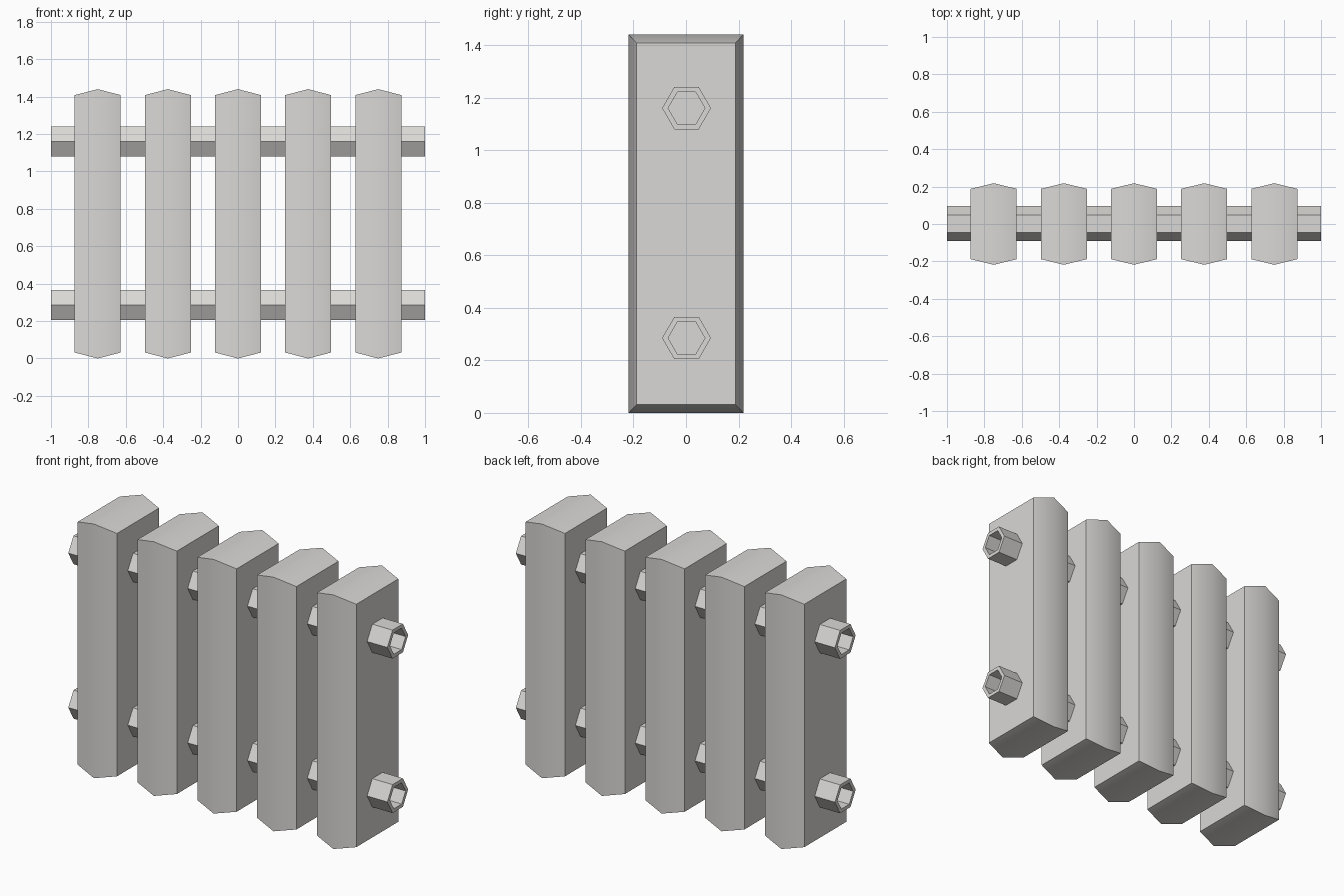
import bpy, bmesh, math

cube = bpy.data.objects.get("Cube")
if cube:
    bpy.data.objects.remove(cube, do_unlink=True)

# Single warm grey paint
paint = bpy.data.materials.new("warm grey paint")
paint.use_nodes = True
colour = (0.70, 0.69, 0.67, 1.0)
paint.diffuse_color = colour
paint.node_tree.nodes["Principled BSDF"].inputs["Base Color"].default_value = colour


def make_object(name, bm, smooth_angle=None):
    bmesh.ops.recalc_face_normals(bm, faces=bm.faces)
    mesh = bpy.data.meshes.new(name)
    bm.to_mesh(mesh)
    bm.free()
    mesh.materials.append(paint)
    obj = bpy.data.objects.new(name, mesh)
    bpy.context.collection.objects.link(obj)
    if smooth_angle:
        bpy.ops.object.select_all(action='DESELECT')
        obj.select_set(True)
        bpy.context.view_layer.objects.active = obj
        bpy.ops.object.shade_smooth_by_angle(angle=math.radians(smooth_angle))
    return obj


def bridge(bm, a, b):
    """Join two equal closed loops of vertices with quads."""
    n = len(a)
    for i in range(n):
        j = (i + 1) % n
        bm.faces.new((a[i], a[j], b[j], b[i]))


# Radiator section: a slab whose rim swells to a soft ridge halfway through
def section(name, x):
    bm = bmesh.new()
    loops = []
    for dx, hy, z0, z1 in ((-0.123, 0.188, 0.032, 1.408),
                           (0, 0.218, 0, 1.44),
                           (0.123, 0.188, 0.032, 1.408)):
        corners = ((-hy, z0), (hy, z0), (hy, z1), (-hy, z1))
        loops.append([bm.verts.new((x + dx, y, z)) for y, z in corners])
    bridge(bm, loops[0], loops[1])
    bridge(bm, loops[1], loops[2])
    bm.faces.new(loops[0])
    bm.faces.new(loops[2])
    return make_object(name, bm, 40)


# Hollow hexagonal pipe running through all sections
def pipe(name, z):
    bm = bmesh.new()

    def ring(x, r):
        return [bm.verts.new((x, 0.002 + r * math.cos(i * math.pi / 3),
                              z + r * math.sin(i * math.pi / 3))) for i in range(6)]
    rings = [ring(-1, 0.093), ring(1, 0.093), ring(1, 0.070), ring(-1, 0.070)]
    for i in range(4):
        bridge(bm, rings[i], rings[(i + 1) % 4])
    return make_object(name, bm)


for i in range(5):
    section(f"radiator_section_{i + 1}", (i - 2) * 0.375)

pipe("lower_pipe", 0.285)
pipe("upper_pipe", 1.16)
